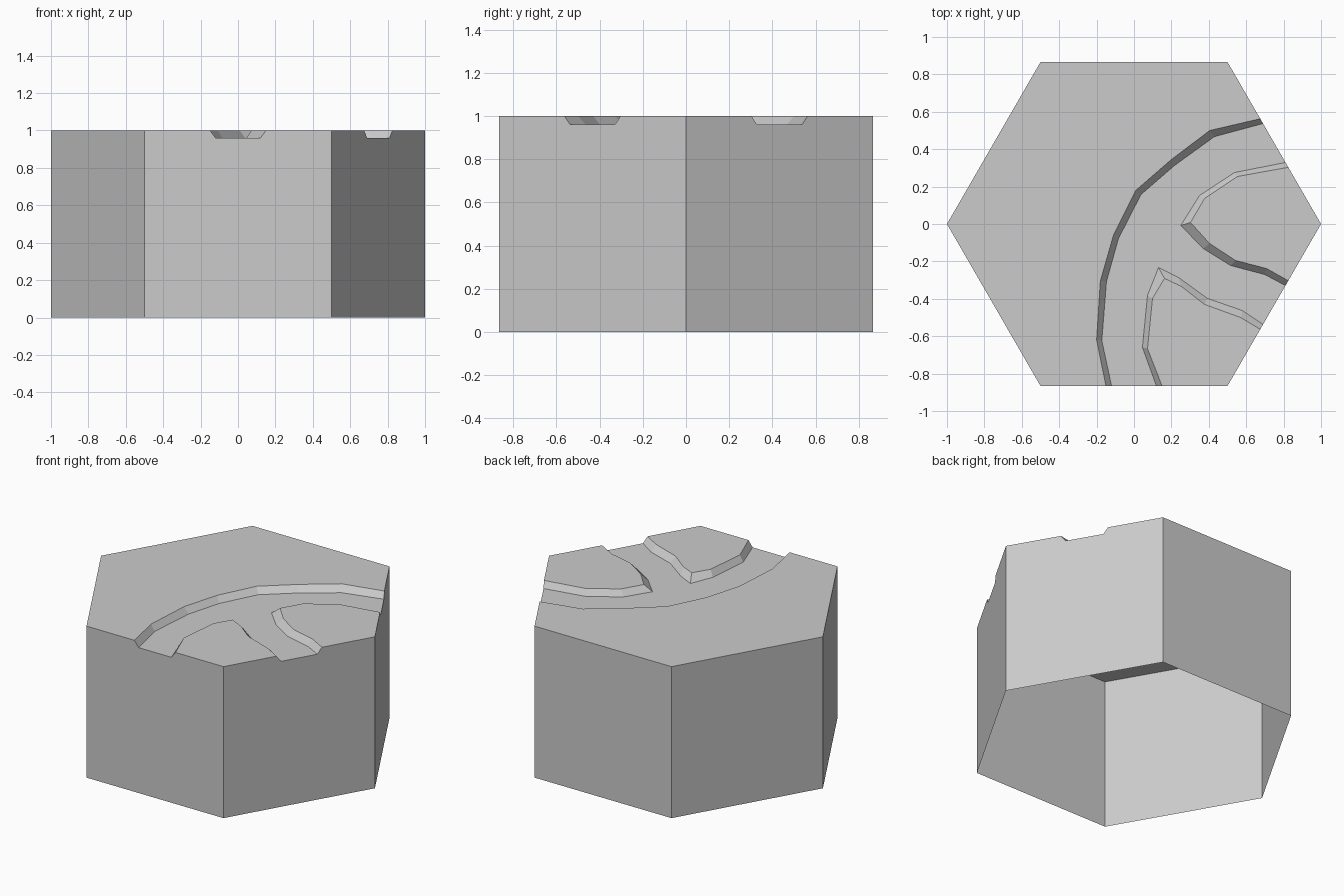
import bpy, bmesh
from math import sin, cos, pi
from mathutils import Vector

TOP, BED = 1.0, 0.96

cube = bpy.data.objects.get("Cube")
if cube:
    bpy.data.objects.remove(cube, do_unlink=True)

stone = bpy.data.materials.new("stone_grey")
stone.use_nodes = True
stone.diffuse_color = (0.6, 0.6, 0.6, 1)
stone.node_tree.nodes["Principled BSDF"].inputs["Base Color"].default_value = (0.6, 0.6, 0.6, 1)

bm = bmesh.new()


def line(points, z):
    return [bm.verts.new((x, y, z)) for x, y in points]


# Hexagon corners, counter-clockwise from +x
corners = [(cos(i * pi / 3), sin(i * pi / 3)) for i in range(6)]
rim = line(corners, TOP)
base = line(corners, 0)


# River mouth in the rim of one side: bank, bed, bed, bank
def mouth(side):
    a, b = Vector(corners[side]), Vector(corners[(side + 1) % 6])
    return [bm.verts.new((*a.lerp(b, t), z))
            for t, z in ((0.35, TOP), (0.38, BED), (0.62, BED), (0.65, TOP))]


mouths = {side: mouth(side) for side in (0, 4, 5)}
east, south, southeast = mouths[0], mouths[4], mouths[5]


# A bank joins two mouths; its crest and foot are matching polylines
def bank(start, end, crest_points, foot_points):
    crest = [start[0], *line(crest_points, TOP), end[0]]
    foot = [start[1], *line(foot_points, BED), end[1]]
    for i in range(len(crest) - 1):
        bm.faces.new((crest[i], crest[i + 1], foot[i + 1], foot[i]))
    return crest, foot


# Long outer bank, from the front mouth to the back right one
outer_crest, outer_foot = bank(
    (south[0], south[1]), (east[3], east[2]),
    [(-.2, -.62), (-.18, -.305), (-.11, -.06), (.01, .18), (.2, .345), (.405, .5)],
    [(-.172, -.623), (-.147, -.307), (-.083, -.078), (.037, .157), (.217, .313), (.43, .467)])

# Bank of the right island
right_crest, right_foot = bank(
    (east[0], east[1]), (southeast[3], southeast[2]),
    [(.553, .254), (.377, .136), (.302, .008), (.404, -.104), (.543, -.195), (.709, -.238)],
    [(.537, .275), (.35, .152), (.25, -.008), (.37, -.131), (.516, -.222), (.698, -.27)])

# Bank of the front island
front_crest, front_foot = bank(
    (southeast[0], southeast[1]), (south[3], south[2]),
    [(.57, -.5), (.377, -.43), (.254, -.334), (.163, -.291), (.099, -.398), (.072, -.666)],
    [(.58, -.463), (.393, -.398), (.238, -.286), (.131, -.233), (.072, -.382), (.045, -.66)])

# Raised ground and river bed
bm.faces.new(outer_crest + rim[1:5])
bm.faces.new(right_crest + [rim[0]])
bm.faces.new(front_crest + [rim[5]])
bm.faces.new(outer_foot + right_foot + front_foot)

# Side walls, notched at the mouths
for i in range(6):
    j = (i + 1) % 6
    bm.faces.new([base[i], base[j], rim[j], *reversed(mouths.get(i, [])), rim[i]])

# Close it to orient the normals, then leave the underside open
bottom = bm.faces.new(base)
bmesh.ops.recalc_face_normals(bm, faces=bm.faces)
bmesh.ops.delete(bm, geom=[bottom], context='FACES_ONLY')

mesh = bpy.data.meshes.new("river_tile")
bm.to_mesh(mesh)
bm.free()
mesh.materials.append(stone)
tile = bpy.data.objects.new("river_tile", mesh)
bpy.context.scene.collection.objects.link(tile)
